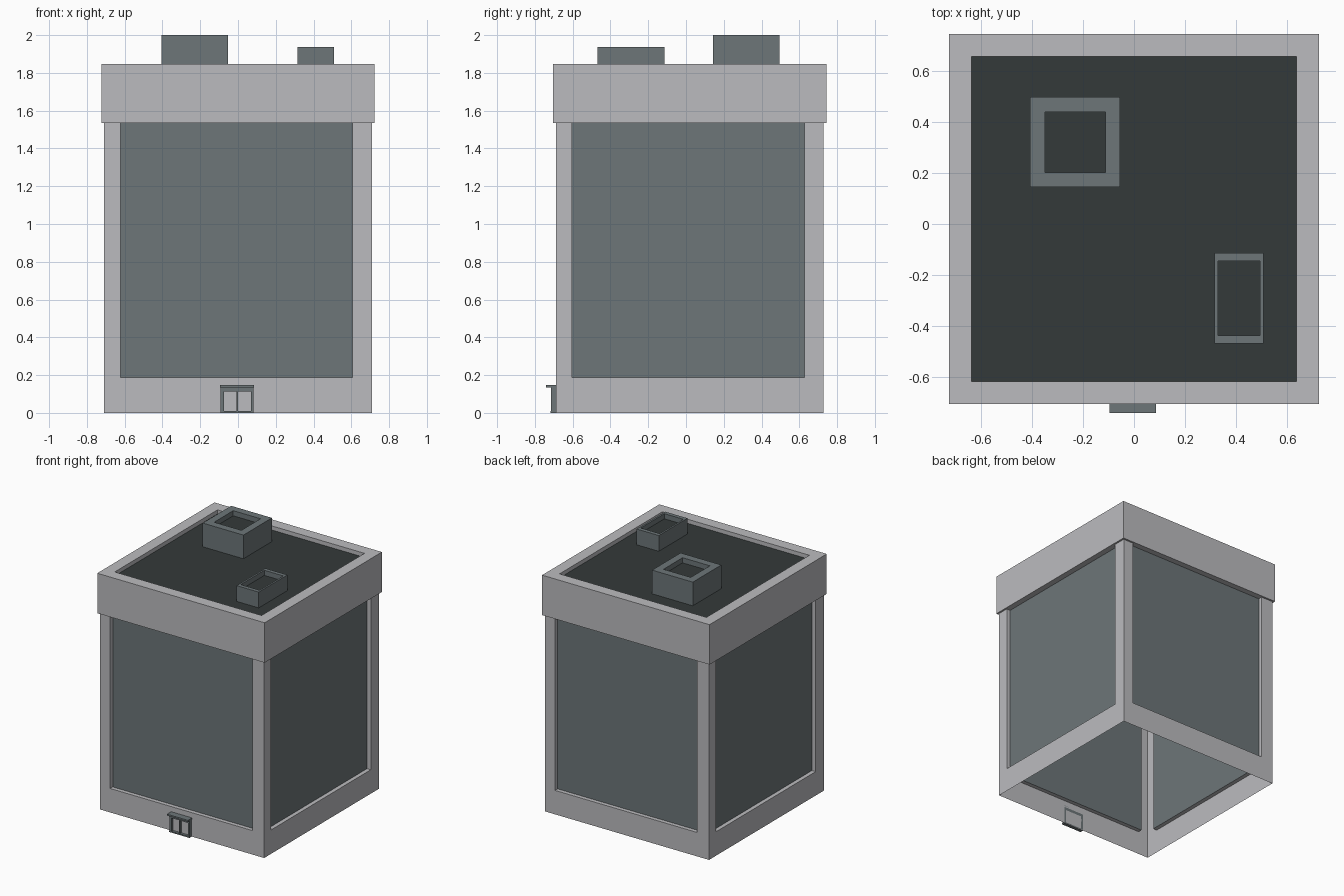
import bpy, bmesh, math
from mathutils import Matrix, Vector

if "Cube" in bpy.data.objects:
    bpy.data.objects.remove(bpy.data.objects["Cube"])


def material(name, rgb):
    m = bpy.data.materials.new(name)
    m.diffuse_color = (*rgb, 1)
    m.use_nodes = True
    m.node_tree.nodes["Principled BSDF"].inputs["Base Color"].default_value = m.diffuse_color
    return m


LIGHT = material("pale grey frame", (0.50, 0.50, 0.52))
GLASS = material("slate grey", (0.153, 0.181, 0.190))
DARK = material("dark roof", (0.034, 0.042, 0.042))
CY = 0.0195          # building centre in y (the canopy sticks out in front)
HALF, TOP = 0.709, 1.535


def make(name, bm, mats):
    me = bpy.data.meshes.new(name)
    bm.to_mesh(me)
    bm.free()
    for m in mats:
        me.materials.append(m)
    ob = bpy.data.objects.new(name, me)
    bpy.context.collection.objects.link(ob)
    return ob


def bridge(bm, a, b, skip=()):
    for i in range(4):
        j = (i + 1) % 4
        if i not in skip:
            bm.faces.new((a[i], a[j], b[j], b[i]))


def loft(name, cx, cy, rings, mats):
    """Rectangular rings (half x, half y, z) joined in order, dark cap on the last."""
    bm = bmesh.new()
    loops = [[bm.verts.new((cx + sx * hx, cy + sy * hy, z))
              for sx, sy in ((-1, -1), (1, -1), (1, 1), (-1, 1))]
             for hx, hy, z in rings]
    for a, b in zip(loops, loops[1:]):
        bridge(bm, a, b)
    bm.faces.new(loops[-1]).material_index = 1
    return make(name, bm, mats)


def box(name, x0, x1, y0, y1, z0, z1, mat):
    bm = bmesh.new()
    bmesh.ops.create_cube(bm, size=1)
    for v in bm.verts:
        v.co = Vector(((x0 + x1) / 2 + v.co.x * (x1 - x0),
                       (y0 + y1) / 2 + v.co.y * (y1 - y0),
                       (z0 + z1) / 2 + v.co.z * (z1 - z0)))
    return make(name, bm, [mat])


# Four walls: frame around a recessed window, open underneath
def rect(bm, u0, u1, z0, z1, depth):
    return [bm.verts.new((u, -depth, z))
            for u, z in ((u0, z0), (u1, z0), (u1, z1), (u0, z1))]


for k, side in enumerate(("front", "right", "back", "left")):
    turn = Matrix.Translation((0, CY, 0)) @ Matrix.Rotation(k * math.pi / 2, 4, 'Z')
    bm = bmesh.new()
    outer = rect(bm, -HALF, HALF, 0, TOP, HALF)
    inner = rect(bm, -0.622, 0.607, 0.187, TOP, HALF)
    deep = rect(bm, -0.622, 0.607, 0.187, TOP, HALF - 0.032)
    bridge(bm, outer, inner, skip=(2,))
    bridge(bm, inner, deep, skip=(2,))
    bm.transform(turn)
    make(side + "_wall_frame", bm, [LIGHT])
    bm = bmesh.new()
    bm.faces.new(rect(bm, -0.622, 0.607, 0.187, TOP, HALF - 0.032))
    bm.transform(turn)
    make(side + "_window", bm, [GLASS])

# Top band with parapet and sunken roof
loft("roof_band", 0, CY, [(0.677, 0.677, TOP), (0.7235, 0.7235, TOP),
                          (0.7235, 0.7235, 1.847), (0.635, 0.635, 1.847),
                          (0.635, 0.635, 1.815)], [LIGHT, DARK])

# Rooftop units with sunken tops
for name, cx, cy, hx, hy, rx, ry, top in (
        ("large_roof_unit", -0.23, 0.32, 0.176, 0.176, 0.118, 0.118, 2.0),
        ("small_roof_unit", 0.411, -0.291, 0.096, 0.177, 0.082, 0.146, 1.938)):
    loft(name, cx, cy, [(hx, hy, 1.815), (hx, hy, top), (rx, ry, top),
                        (rx, ry, top - 0.04)], [GLASS, DARK])

# Entrance: canopy, frame bars and pale door panes
F = CY - HALF
box("door_canopy", -0.095, 0.086, -0.740, F, 0.135, 0.147, GLASS)
box("door_header", -0.092, 0.083, -0.716, F, 0.113, 0.135, GLASS)
box("door_threshold", -0.092, 0.083, -0.718, F, 0.0, 0.010, GLASS)
for name, x0, x1 in (("left_door_post", -0.092, -0.074),
                     ("middle_door_post", -0.007, -0.001),
                     ("right_door_post", 0.068, 0.083)):
    box(name, x0, x1, -0.716, F, 0.010, 0.113, GLASS)
box("door_panes", -0.074, 0.068, F - 0.008, F - 0.001, 0.010, 0.113, LIGHT)
